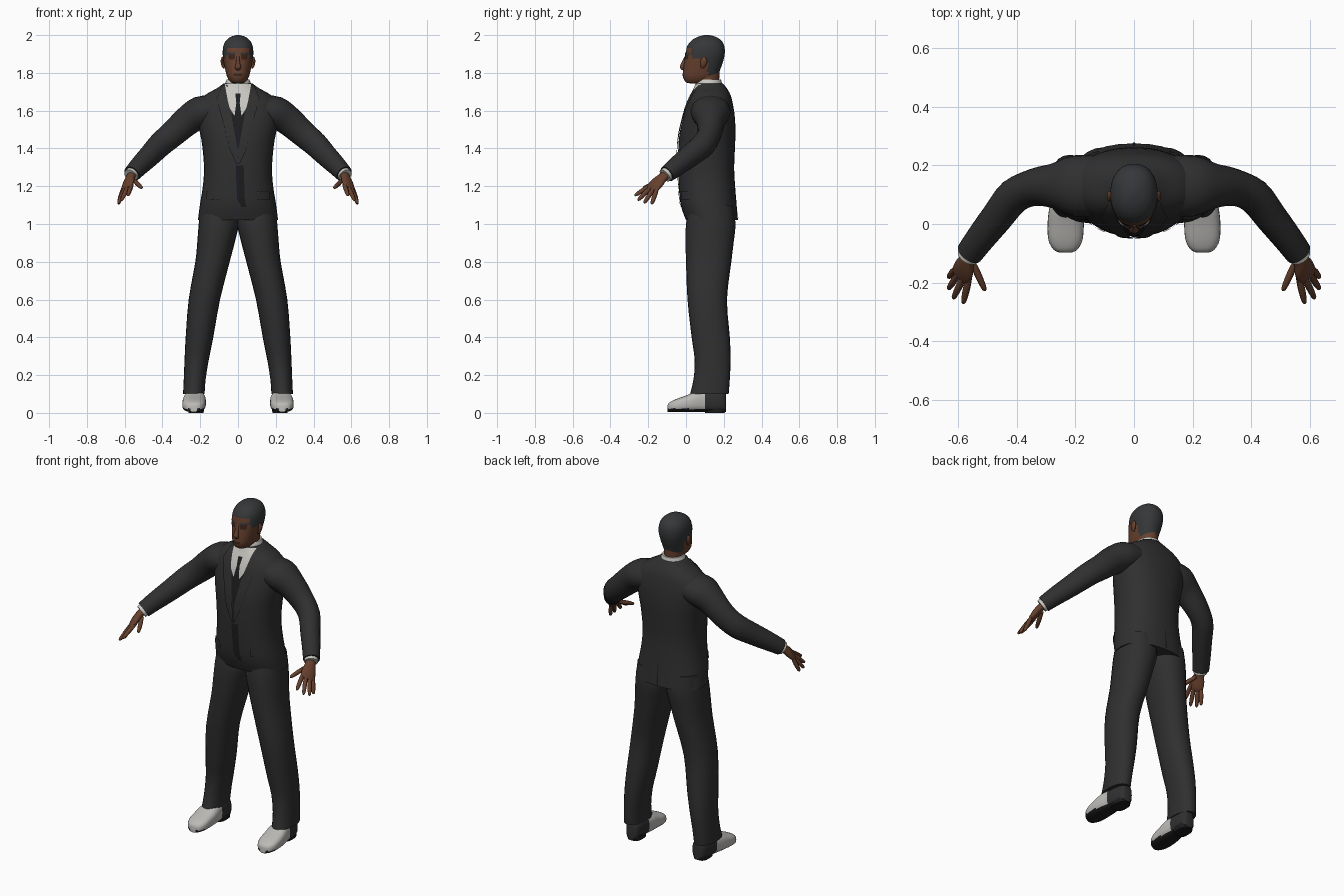
import bpy, math
from mathutils import Vector
from mathutils.bvhtree import BVHTree

if "Cube" in bpy.data.objects:
    bpy.data.objects.remove(bpy.data.objects["Cube"])


def material(name, rgb):
    m = bpy.data.materials.new(name)
    m.diffuse_color = (*rgb, 1)
    m.use_nodes = True
    m.node_tree.nodes["Principled BSDF"].inputs["Base Color"].default_value = m.diffuse_color
    return m


SUIT = material("charcoal suit", (0.029, 0.029, 0.030))
BLACK = material("black", (0.012, 0.012, 0.013))
SHIRT = material("off white shirt", (0.58, 0.57, 0.53))
SKIN = material("brown skin", (0.135, 0.052, 0.027))
SHADE = material("dark brown", (0.045, 0.018, 0.011))
HAIR = material("dark hair", (0.036, 0.038, 0.040))
LEATHER = material("pale shoe leather", (0.50, 0.49, 0.47))


def make(name, verts, faces, mats, rule=None):
    me = bpy.data.meshes.new(name)
    me.from_pydata([tuple(v) for v in verts], [], faces)
    ob = bpy.data.objects.new(name, me)
    bpy.context.collection.objects.link(ob)
    for m in mats:
        me.materials.append(m)
    for p in me.polygons:
        if rule:
            p.material_index = rule(p.center)
    bpy.ops.object.select_all(action='DESELECT')
    ob.select_set(True)
    bpy.context.view_layer.objects.active = ob
    bpy.ops.object.mode_set(mode='EDIT')
    bpy.ops.mesh.select_all(action='SELECT')
    bpy.ops.mesh.normals_make_consistent(inside=False)
    bpy.ops.object.mode_set(mode='OBJECT')
    bpy.ops.object.shade_smooth_by_angle(angle=math.radians(50))
    return ob


def oval(c, u, v, n=24, e=2.0):
    """Superellipse ring around c with half axes u and v."""
    f = lambda t: math.copysign(abs(t) ** (2 / e), t)
    angles = [2 * math.pi * i / n for i in range(n)]
    return [c + u * f(math.cos(a)) + v * f(math.sin(a)) for a in angles]


def loft(name, rings, mats, rule=None, steps=3):
    """Skin over rings, smoothed along the length, with capped ends."""
    R, n = [], len(rings[0])
    for i in range(len(rings) - 1):
        a, b, c, d = (rings[max(0, min(len(rings) - 1, i + k))] for k in (-1, 0, 1, 2))
        for s in range(steps):
            t = s / steps
            R.append([q + 0.5 * t * (r - p + t * (2 * p - 5 * q + 4 * r - w + t * (3 * (q - r) + w - p)))
                      for p, q, r, w in zip(a, b, c, d)])
    R.append(rings[-1])
    faces = [(k * n + i, k * n + (i + 1) % n, (k + 1) * n + (i + 1) % n, (k + 1) * n + i)
             for k in range(len(R) - 1) for i in range(n)]
    faces += [tuple(range(n)), tuple(range((len(R) - 1) * n, len(R) * n))]
    return make(name, [v for r in R for v in r], faces, mats, rule)


def stack(name, rows, mats, rule=None, n=32, e=2.0, steps=3):
    """Upright body from rows of (z, centre x, half width, front y, back y)."""
    rings = [oval(Vector((cx, (f + b) / 2, z)), Vector((w, 0, 0)), Vector((0, (b - f) / 2, 0)), n, e)
             for z, cx, w, f, b in rows]
    return loft(name, rings, mats, rule, steps)


def tube(name, path, mats, across=(0, 0, 1), n=12, steps=3):
    """Limb along (x, y, z, half width, half thickness) points."""
    pts, rings = [Vector(p[:3]) for p in path], []
    for i, p in enumerate(path):
        d = (pts[min(i + 1, len(pts) - 1)] - pts[max(i - 1, 0)]).normalized()
        u = Vector(across)
        u = (u - d * u.dot(d)).normalized()
        rings.append(oval(pts[i], u * p[3], d.cross(u) * p[4], n))
    return loft(name, rings, mats, None, steps)


def plate(name, target, rows, mat, lift=0.004, side=-1, cols=6, sub=6):
    """Thin sheet laid on a body, from rows of (z, x0, x1)."""
    me = target.data
    tree = BVHTree.FromPolygons([v.co for v in me.vertices], [p.vertices[:] for p in me.polygons])
    fine = []
    for a, b in zip(rows, rows[1:]):
        fine += [[p + (q - p) * s / sub for p, q in zip(a, b)] for s in range(sub)]
    fine.append(rows[-1])
    verts = []
    for z, x0, x1 in fine:
        for j in range(cols + 1):
            x = x0 + (x1 - x0) * j / cols
            hit = tree.ray_cast(Vector((x, side, z)), Vector((0, -side, 0)))[0]
            if hit is None:
                hit = tree.find_nearest(Vector((x, 0.1 + 0.1 * side, z)))[0]
            verts.append(hit + Vector((0, side * lift, 0)))
    w = cols + 1
    faces = [(r * w + j, r * w + j + 1, (r + 1) * w + j + 1, (r + 1) * w + j)
             for r in range(len(fine) - 1) for j in range(cols)]
    return make(name, verts, faces, [mat])


# Jacket body
jacket = stack("jacket", [
    (1.02, 0, .212, .0, .275), (1.10, 0, .202, -.028, .268), (1.20, 0, .186, -.038, .26),
    (1.30, 0, .18, -.042, .255), (1.42, 0, .19, -.04, .26), (1.50, 0, .205, -.03, .262),
    (1.58, 0, .218, -.01, .257), (1.64, 0, .212, .008, .247), (1.685, 0, .17, .028, .235),
    (1.72, 0, .11, .045, .215), (1.745, 0, .075, .055, .195)], [SUIT], e=2.3)

# Shirt front, tie, dark vest and jacket front details
plate("shirt_front", jacket, [(1.74, -.07, .07), (1.62, -.048, .048), (1.575, -.02, .02)], SHIRT)
plate("tie", jacket, [(1.69, -.014, .014), (1.64, -.009, .009), (1.575, -.018, .018)], BLACK, .007)
plate("vest", jacket, [(1.585, -.036, .036), (1.40, -.003, .003)], BLACK, .003)
plate("button_strip", jacket, [(1.31, -.012, .03), (1.13, -.005, .036), (1.09, .02, .045)], BLACK)
plate("back_vent", jacket, [(1.16, -.002, .002), (1.025, -.005, .005)], BLACK, .003, 1)
for s, tag in ((-1, "right"), (1, "left")):
    plate(tag + "_lapel", jacket, [(1.735, s * .07, s * .085), (1.66, s * .056, s * .115),
          (1.58, s * .036, s * .09), (1.40, s * .003, s * .045), (1.32, 0, s * .01)], SUIT, .008)
    plate(tag + "_pocket_flap", jacket, [(1.175, s * .10, s * .165), (1.13, s * .10, s * .168)], SUIT, .008)

# Neck and shirt collar
stack("neck", [(1.66, 0, .052, .065, .175), (1.74, 0, .053, .055, .175), (1.81, 0, .055, .04, .178)], [SKIN], n=24)
stack("shirt_collar", [(1.70, 0, .078, .045, .195), (1.745, 0, .068, .052, .19), (1.765, 0, .06, .06, .185)],
      [SHIRT], n=24)


# Head, with the hair area set by height and depth
def hairline(c):
    if c.y < 0.03:
        edge = 1.932
    elif c.y < 0.075:
        edge = 1.875
    elif c.y < 0.115:
        edge = 1.86
    else:
        edge = 1.785
    return int(c.z > edge)


head = stack("head", [
    (1.745, 0, .022, .02, .08), (1.752, 0, .04, -.002, .12), (1.78, 0, .058, -.016, .165),
    (1.82, 0, .068, -.014, .182), (1.86, 0, .076, -.008, .196), (1.90, 0, .081, -.002, .205),
    (1.94, 0, .078, .006, .203), (1.97, 0, .064, .028, .188), (1.99, 0, .04, .06, .16),
    (2.0, 0, .01, .095, .125)], [SKIN, HAIR], hairline, n=48, e=2.2, steps=5)
tube("nose", [(0, .0, 1.885, .008, .008), (0, -.014, 1.85, .011, .011), (0, -.021, 1.83, .017, .012),
              (0, -.012, 1.818, .012, .008)], [SKIN], (1, 0, 0))
plate("mouth", head, [(1.797, -.024, .024), (1.783, -.022, .022)], SHADE, .003)
for s, tag in ((-1, "right"), (1, "left")):
    plate(tag + "_eye", head, [(1.898, s * .014, s * .052), (1.872, s * .018, s * .048)], SHADE, .003)
    plate(tag + "_eyebrow", head, [(1.908, s * .012, s * .056), (1.898, s * .012, s * .058)], HAIR, .004)
    tube(tag + "_ear", [(s * .074, .085, 1.825, .006, .004), (s * .08, .09, 1.84, .014, .008),
                        (s * .084, .095, 1.865, .018, .008), (s * .08, .095, 1.885, .006, .005)],
         [SKIN], (0, 1, 0))

# Fingertips, thumb first: knuckle then tip
FINGERS = {"thumb": ((.545, -.145, 1.225), (.508, -.228, 1.19)),
           "index": ((.565, -.190, 1.203), (.583, -.272, 1.15)),
           "middle": ((.586, -.190, 1.190), (.617, -.255, 1.125)),
           "ring": ((.603, -.176, 1.180), (.634, -.222, 1.11)),
           "little": ((.613, -.158, 1.173), (.633, -.182, 1.105))}

for s, tag in ((-1, "right"), (1, "left")):
    mir = lambda rows: [(s * r[0], *r[1:]) for r in rows]
    spread = (s * .055, .05, -.03)
    # Sleeve, shirt cuff and hand
    tube(tag + "_sleeve", mir([
        (.10, .13, 1.61, .075, .10), (.20, .13, 1.59, .086, .105), (.27, .13, 1.545, .078, .078),
        (.34, .125, 1.482, .071, .064), (.41, .095, 1.422, .067, .060), (.47, .02, 1.36, .06, .055),
        (.525, -.05, 1.305, .052, .050), (.562, -.10, 1.265, .045, .046)]), [SUIT], n=24)
    tube(tag + "_cuff", mir([(.55, -.085, 1.278, .038, .038), (.568, -.112, 1.256, .038, .038)]), [SHIRT], n=16)
    tube(tag + "_palm", mir([
        (.555, -.095, 1.27, .026, .022), (.571, -.125, 1.245, .030, .021), (.58, -.15, 1.22, .04, .02),
        (.588, -.172, 1.196, .041, .016), (.593, -.186, 1.183, .034, .009)]), [SKIN], spread, 16)
    for finger, (a, b) in FINGERS.items():
        a, b = Vector(a), Vector(b)
        path = [(*a.lerp(b, t), r, r) for t, r in ((-.2, .010), (.3, .0125), (.7, .011), (.93, .008), (1, .003))]
        tube(tag + "_" + finger, mir(path), [SKIN], spread, 8, 2)

    # Trouser leg
    legs = [(1.10, .10, .098, .02, .25), (1.0, .102, .106, .0, .262), (.90, .117, .099, -.002, .252),
            (.80, .135, .091, .0, .24), (.60, .178, .083, .008, .217), (.40, .204, .073, .03, .232),
            (.28, .219, .064, .046, .236), (.18, .229, .058, .04, .232), (.10, .234, .057, .022, .226)]
    stack(tag + "_trouser_leg", [(r[0], s * r[1], *r[2:]) for r in legs], [SUIT], n=24, e=2.2)

    # Shoe: pale upper, dark heel and sole
    shoe = [(-.098, .234, .018, .04), (-.088, .234, .04, .055), (-.055, .234, .058, .072),
            (0, .233, .062, .092), (.05, .23, .06, .112), (.10, .227, .052, .118),
            (.16, .224, .047, .118), (.20, .222, .038, .112), (.212, .222, .022, .10)]
    rings = [oval(Vector((s * cx, y, top / 2 + .002)), Vector((w, 0, 0)), Vector((0, 0, top / 2 - .002)), 28, 2.8)
             for y, cx, w, top in shoe]
    loft(tag + "_shoe", rings, [LEATHER, BLACK, SUIT],
         lambda c: 1 if c.z < .022 else 2 if c.y > .10 else 0)
    stack(tag + "_heel", [(0, s * .222, .04, .10, .205), (.03, s * .222, .043, .10, .208)], [BLACK], n=20, e=3)
